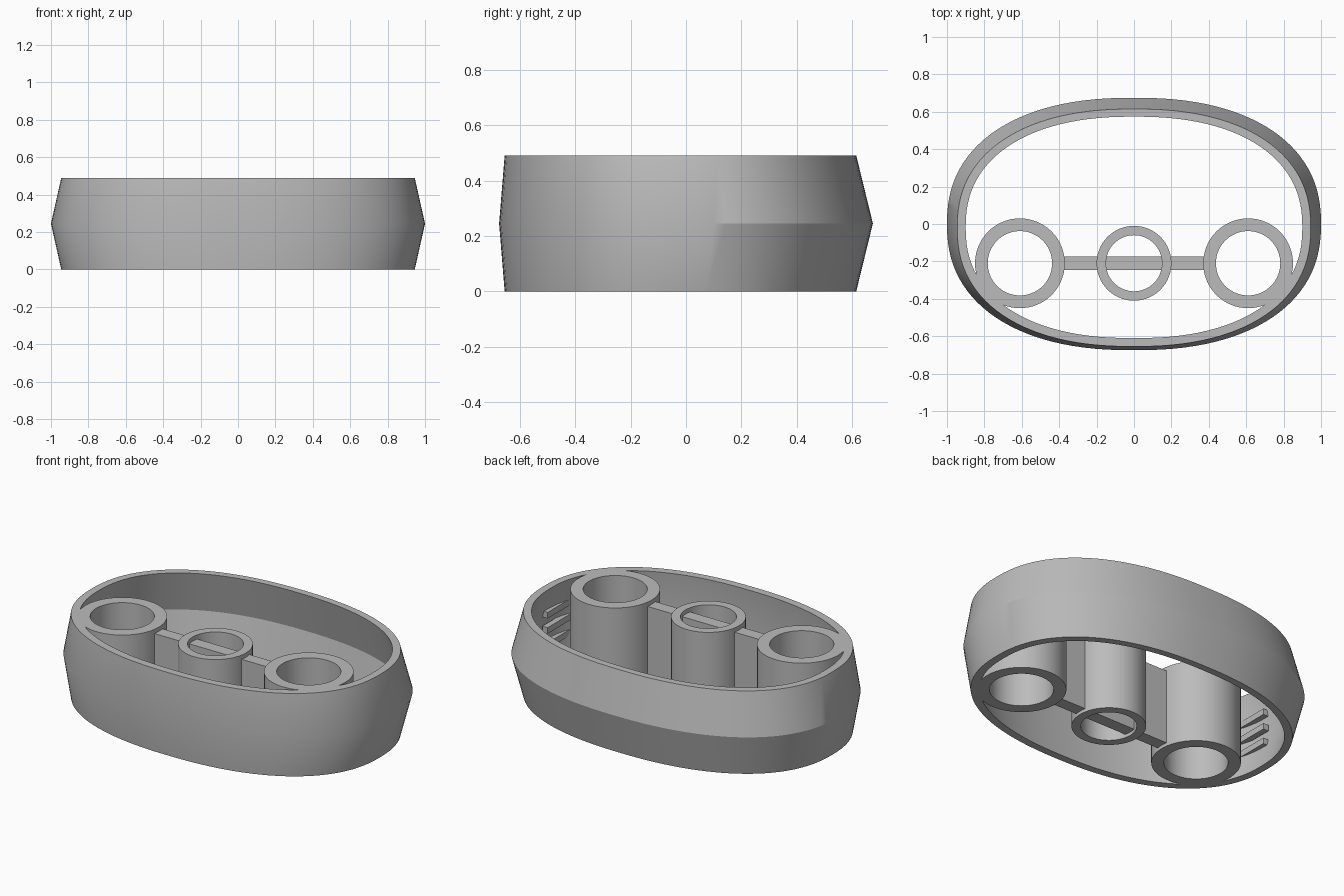
import bpy
import bmesh
import math

cube = bpy.data.objects.get("Cube")
if cube:
    bpy.data.objects.remove(cube, do_unlink=True)

GREY = (0.5, 0.5, 0.5, 1.0)
mat = bpy.data.materials.new("plain_grey")
mat.use_nodes = True
mat.diffuse_color = GREY
mat.node_tree.nodes["Principled BSDF"].inputs["Base Color"].default_value = GREY

HEIGHT = 0.49
MID = HEIGHT / 2
POST_Y = -0.21


def finish(name, bm, smooth_angle=None):
    bmesh.ops.recalc_face_normals(bm, faces=bm.faces)
    mesh = bpy.data.meshes.new(name)
    bm.to_mesh(mesh)
    bm.free()
    mesh.materials.append(mat)
    obj = bpy.data.objects.new(name, mesh)
    bpy.context.collection.objects.link(obj)
    if smooth_angle:
        bpy.ops.object.select_all(action='DESELECT')
        obj.select_set(True)
        bpy.context.view_layer.objects.active = obj
        bpy.ops.object.shade_smooth_by_angle(angle=math.radians(smooth_angle))
    return obj


def oval(bm, half_x, half_y, cx, cy, z, power, count):
    """One loop of vertices around a rounded oval."""
    loop = []
    for i in range(count):
        t = math.tau * i / count
        c, s = math.cos(t), math.sin(t)
        x = math.copysign(abs(c) ** (2 / power), c) * half_x
        y = math.copysign(abs(s) ** (2 / power), s) * half_y
        loop.append(bm.verts.new((cx + x, cy + y, z)))
    return loop


def ring(name, sections, cx=0.0, power=2.0, count=64, smooth_angle=30):
    """Bridge a closed cycle of ovals into a hollow band."""
    bm = bmesh.new()
    loops = [oval(bm, a, b, cx, cy, z, power, count) for a, b, cy, z in sections]
    for k, low in enumerate(loops):
        high = loops[(k + 1) % len(loops)]
        for i in range(count):
            j = (i + 1) % count
            bm.faces.new((low[i], low[j], high[j], high[i]))
    return finish(name, bm, smooth_angle)


def box(name, low, high):
    bm = bmesh.new()
    bmesh.ops.create_cube(bm, size=1)
    for v in bm.verts:
        v.co = [lo + (c + 0.5) * (hi - lo) for c, lo, hi in zip(v.co, low, high)]
    return finish(name, bm)


def tube(name, x, outer, inner):
    return ring(name, [(outer, outer, POST_Y, 0), (outer, outer, POST_Y, HEIGHT),
                       (inner, inner, POST_Y, HEIGHT), (inner, inner, POST_Y, 0)], cx=x)


# Outer wall, widest at mid height, with a parallel inner face
ring("outer_wall",
     [(0.945, 0.635, -0.02, 0), (1.0, 0.675, 0, MID), (0.945, 0.635, -0.02, HEIGHT),
      (0.90, 0.592, -0.018, HEIGHT), (0.955, 0.632, 0, MID), (0.90, 0.592, -0.018, 0)],
     power=2.3, count=112, smooth_angle=26.5)

# Hollow posts
tube("centre_post", 0, 0.2, 0.15)
for side, label in ((1, "left"), (-1, "right")):
    tube(label + "_post", side * 0.61, 0.24, 0.172)

    # Web joining the centre post to the side post
    xs = sorted((side * 0.18, side * 0.39))
    box(label + "_web", (xs[0], POST_Y - 0.037, 0.02), (xs[1], POST_Y + 0.037, 0.465))

    # Small grip ribs on the inside of the wall beside the post
    xs = sorted((side * 0.905, side * 0.94))
    for k in range(3):
        z = MID + (k - 1) * 0.09
        box(f"{label}_rib_{k + 1}", (xs[0], -0.22, z - 0.018), (xs[1], 0.0, z + 0.018))

# Bar across the inside of the centre post
box("centre_bar", (-0.17, POST_Y - 0.037, 0.02), (0.17, POST_Y + 0.037, 0.465))
